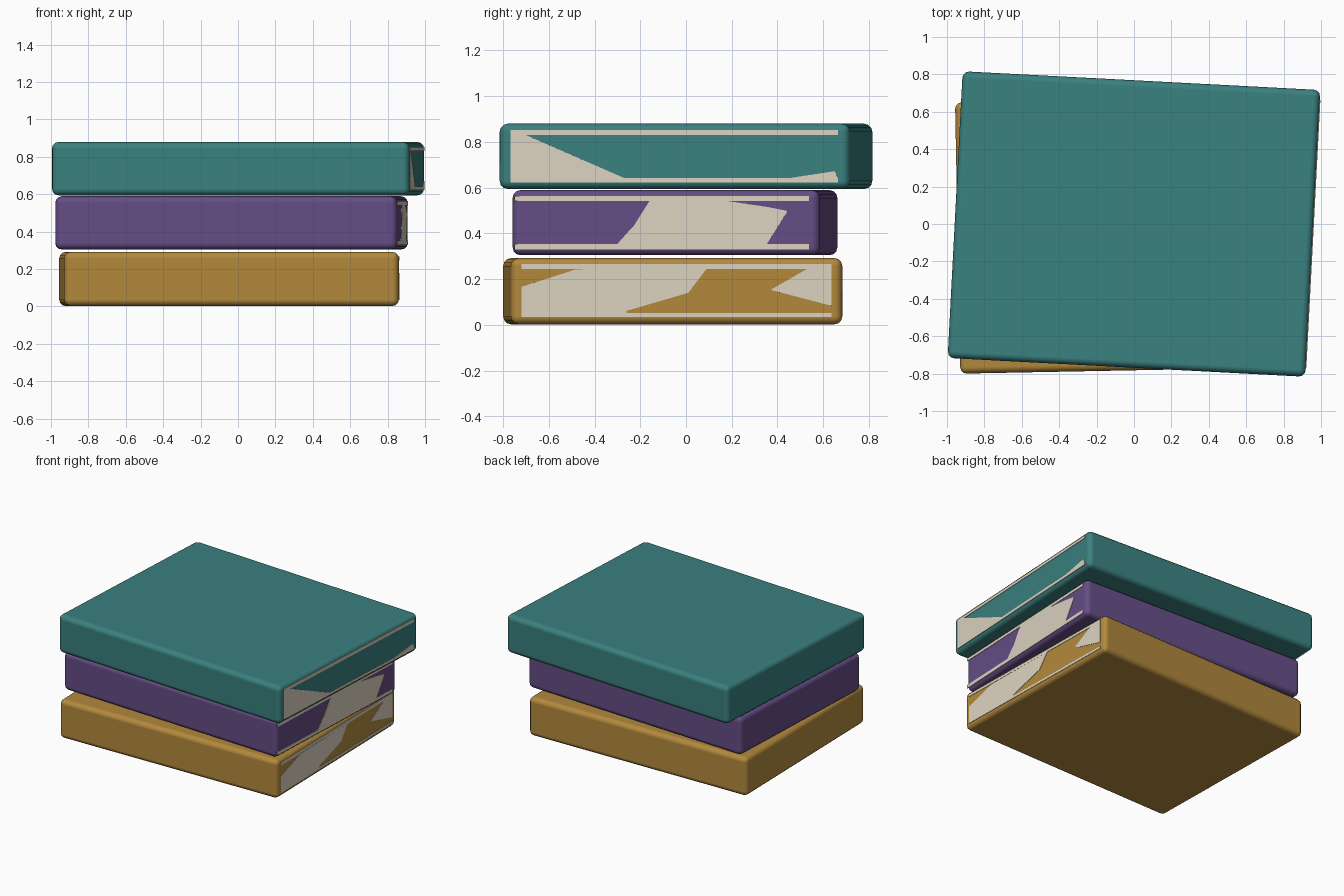
import bpy, bmesh, math

cube = bpy.data.objects.get("Cube")
if cube:
    bpy.data.objects.remove(cube, do_unlink=True)


def material(name, rgb):
    m = bpy.data.materials.new(name)
    m.use_nodes = True
    m.diffuse_color = (*rgb, 1)
    m.node_tree.nodes["Principled BSDF"].inputs["Base Color"].default_value = (*rgb, 1)
    return m


teal = material("teal cover", (0.042, 0.22, 0.215))
purple = material("purple cover", (0.13, 0.073, 0.235))
mustard = material("mustard cover", (0.45, 0.25, 0.046))
cream = material("cream pages", (0.72, 0.65, 0.53))


def finish(name, bm, mat, loc, angle):
    bmesh.ops.recalc_face_normals(bm, faces=bm.faces)
    mesh = bpy.data.meshes.new(name)
    bm.to_mesh(mesh)
    bm.free()
    mesh.materials.append(mat)
    obj = bpy.data.objects.new(name, mesh)
    obj.location = loc
    obj.rotation_euler.z = angle
    bpy.context.collection.objects.link(obj)
    return obj


def book(name, mat, size, loc, degrees, strips, patches):
    """Rounded slab with page edges showing on its +x side."""
    angle = math.radians(degrees)
    # Cover block with softly rounded edges
    bm = bmesh.new()
    bmesh.ops.create_cube(bm, size=1)
    bmesh.ops.scale(bm, vec=size, verts=bm.verts)
    slab = finish(name + "_cover", bm, mat, loc, angle)
    bevel = slab.modifiers.new("rounded edges", "BEVEL")
    bevel.width = 0.035
    bevel.segments = 3
    bevel.harden_normals = True
    slab.data.shade_smooth()

    # Thin plates on the side, outlined by (y, z) points
    half = size[0] / 2
    y0, y1, *levels = strips
    bars = [[(y0, a), (y1, a), (y1, b), (y0, b)]
            for a, b in zip(levels[::2], levels[1::2])]
    bm = bmesh.new()
    for outline in bars + patches:
        ring = []
        for y, z in outline:
            v = (y - loc[1] - half * math.sin(angle)) / math.cos(angle)
            ring.append(bm.verts.new((half - 0.002, v, z - loc[2])))
        face = bm.faces.new(ring)
        out = bmesh.ops.extrude_face_region(bm, geom=[face])
        bmesh.ops.translate(bm, vec=(0.005, 0, 0), verts=[
            g for g in out["geom"] if isinstance(g, bmesh.types.BMVert)])
    finish(name + "_pages", bm, cream, loc, angle)


# Bottom book
book("bottom_book", mustard, (1.79, 1.45, 0.29), (-0.048, -0.058, 0.147), 1.1,
     (-0.72, 0.637, 0.035, 0.052, 0.245, 0.266),
     [[(-0.72, 0.052), (-0.26, 0.052), (-0.26, 0.061), (0.01, 0.14),
       (0.09, 0.245), (-0.48, 0.243), (-0.72, 0.166)],
      [(0.37, 0.153), (0.637, 0.083), (0.637, 0.245), (0.53, 0.245)]])

# Middle book
book("middle_book", purple, (1.83, 1.345, 0.285), (-0.035, -0.048, 0.447), -2.5,
     (-0.75, 0.537, 0.328, 0.354, 0.541, 0.563),
     [[(-0.3, 0.354), (0.354, 0.354), (0.445, 0.498), (0.36, 0.515),
       (0.185, 0.541), (-0.16, 0.541), (-0.23, 0.43), (-0.25, 0.41)]])

# Top book
book("top_book", teal, (1.915, 1.535, 0.285), (0, 0, 0.737), -3,
     (-0.768, 0.664, 0.622, 0.642, 0.83, 0.852),
     [[(-0.768, 0.642), (-0.27, 0.642), (-0.7, 0.83), (-0.768, 0.83)],
      [(0.454, 0.642), (0.664, 0.642), (0.65, 0.672)]])
